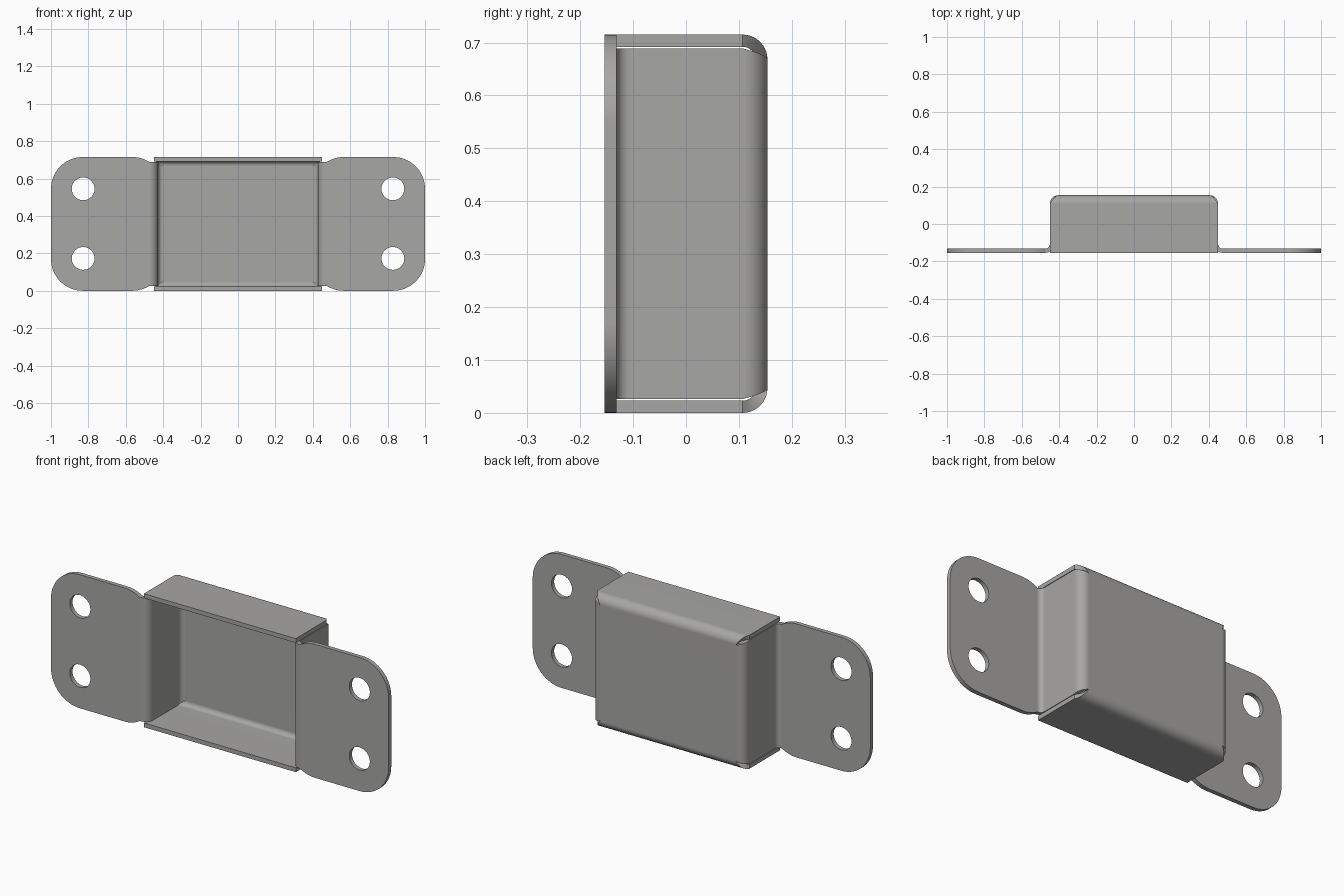
import bpy, bmesh, math

if "Cube" in bpy.data.objects:
    bpy.data.objects.remove(bpy.data.objects["Cube"])

T = 0.023                  # sheet thickness
RI, RO = 0.024, 0.047      # inner and outer bend radius
W, H, D = 0.45, 0.715, 0.154
MID = H / 2
SEG = 10

metal = bpy.data.materials.new("grey metal")
metal.diffuse_color = (0.39, 0.385, 0.375, 1)
metal.use_nodes = True
metal.node_tree.nodes["Principled BSDF"].inputs["Base Color"].default_value = metal.diffuse_color


def bend(cx, cy, a0, a1, first, last, flip=False):
    """Stations (outer point, inner point, half width) around one bend."""
    out = []
    for i in range(SEG + 1):
        t = i / SEG
        a = math.radians(a0 + (a1 - a0) * t)
        p, q = [(cx + r * math.cos(a), cy + r * math.sin(a)) for r in (RO, RI)]
        if flip:
            p, q = q, p
        out.append((p, q, first + (last - first) * t))
    return out


def strip(bm, stations, place, open_edges=None, cap_start=False):
    """Sheet strip through the stations; place maps (u, v, width) to xyz."""
    rings = [[bm.verts.new(place(*pt, w)) for pt, w in
              ((p, -h), (p, h), (q, h), (q, -h))] for p, q, h in stations]
    for i, (a, b) in enumerate(zip(rings, rings[1:])):
        for k in range(4):
            if i == open_edges and k in (1, 3):
                continue
            bm.faces.new((a[k], a[(k + 1) % 4], b[(k + 1) % 4], b[k]))
    if cap_start:
        bm.faces.new(rings[0])


def finish(ob):
    ob.data.materials.clear()
    ob.data.materials.append(metal)
    bpy.ops.object.select_all(action='DESELECT')
    ob.select_set(True)
    bpy.context.view_layer.objects.active = ob
    bpy.ops.object.shade_smooth_by_angle(angle=math.radians(30))
    ob.modifiers.new("even shading", 'WEIGHTED_NORMAL').keep_sharp = True


# Folded box: back panel, side walls and the bends leading to the ears
bm = bmesh.new()
neck, panel = MID - 0.026, MID - RO
right = bend(W - RO, D - RO, 90, 0, panel, neck)
right += bend(W + RI, -D + RO, 180, 270, neck, neck, flip=True)
left = [((-p[0], p[1]), (-q[0], q[1]), h) for p, q, h in reversed(right)]
strip(bm, left + right, lambda x, y, w: (x, y, MID + w), open_edges=len(left) - 1)

# Top and bottom walls, with the bend tapering into the panel corners
wall = [((-D, H), (-D, H - T), W)]
wall += bend(D - RO, H - RO, 90, 0, W, W - RO)
for s in (1, -1):
    strip(bm, wall, lambda y, z, w: (w, y, MID + s * (z - MID)), cap_start=True)

bmesh.ops.remove_doubles(bm, verts=bm.verts, dist=0.0005)
bmesh.ops.recalc_face_normals(bm, faces=bm.faces)
mesh = bpy.data.meshes.new("folded_box")
bm.to_mesh(mesh)
bm.free()
box = bpy.data.objects.new("folded_box", mesh)
bpy.context.collection.objects.link(box)
finish(box)


# Mounting ears: rounded plates with two holes each
def arc(cx, cz, r, a0, a1, n):
    return [(cx + r * math.cos(math.radians(a0 + (a1 - a0) * i / n)),
             cz + r * math.sin(math.radians(a0 + (a1 - a0) * i / n)))
            for i in range(n + 1)]


R = 0.17
cut = math.degrees(math.acos((0.565 - W - RI) / R))   # neck cuts the inner corners
outline = (arc(0.565, R, R, 180 + cut, 270, 8) + arc(1 - R, R, R, 270, 360, 16)
           + arc(1 - R, H - R, R, 0, 90, 16) + arc(0.565, H - R, R, 90, 180 - cut, 8))
holes = [arc(0.828, z, 0.061, 0, 360, 40)[:-1] for z in (0.173, 0.545)]

for name, s in (("right_ear", 1), ("left_ear", -1)):
    cu = bpy.data.curves.new(name, 'CURVE')
    cu.dimensions, cu.fill_mode, cu.extrude = '2D', 'BOTH', T / 2
    for loop in [outline] + holes:
        sp = cu.splines.new('POLY')
        sp.points.add(len(loop) - 1)
        for pt, (x, z) in zip(sp.points, loop):
            pt.co = (s * x, z, 0, 1)
        sp.use_cyclic_u = True
    ear = bpy.data.objects.new(name, cu)
    bpy.context.collection.objects.link(ear)
    ear.rotation_euler.x = math.pi / 2
    ear.location.y = -D + T / 2
    bpy.ops.object.select_all(action='DESELECT')
    ear.select_set(True)
    bpy.context.view_layer.objects.active = ear
    bpy.ops.object.convert(target='MESH')
    ear = bpy.context.object
    bm = bmesh.new()
    bm.from_mesh(ear.data)
    bmesh.ops.remove_doubles(bm, verts=bm.verts, dist=0.0002)
    bmesh.ops.recalc_face_normals(bm, faces=bm.faces)
    bm.to_mesh(ear.data)
    bm.free()
    finish(ear)
